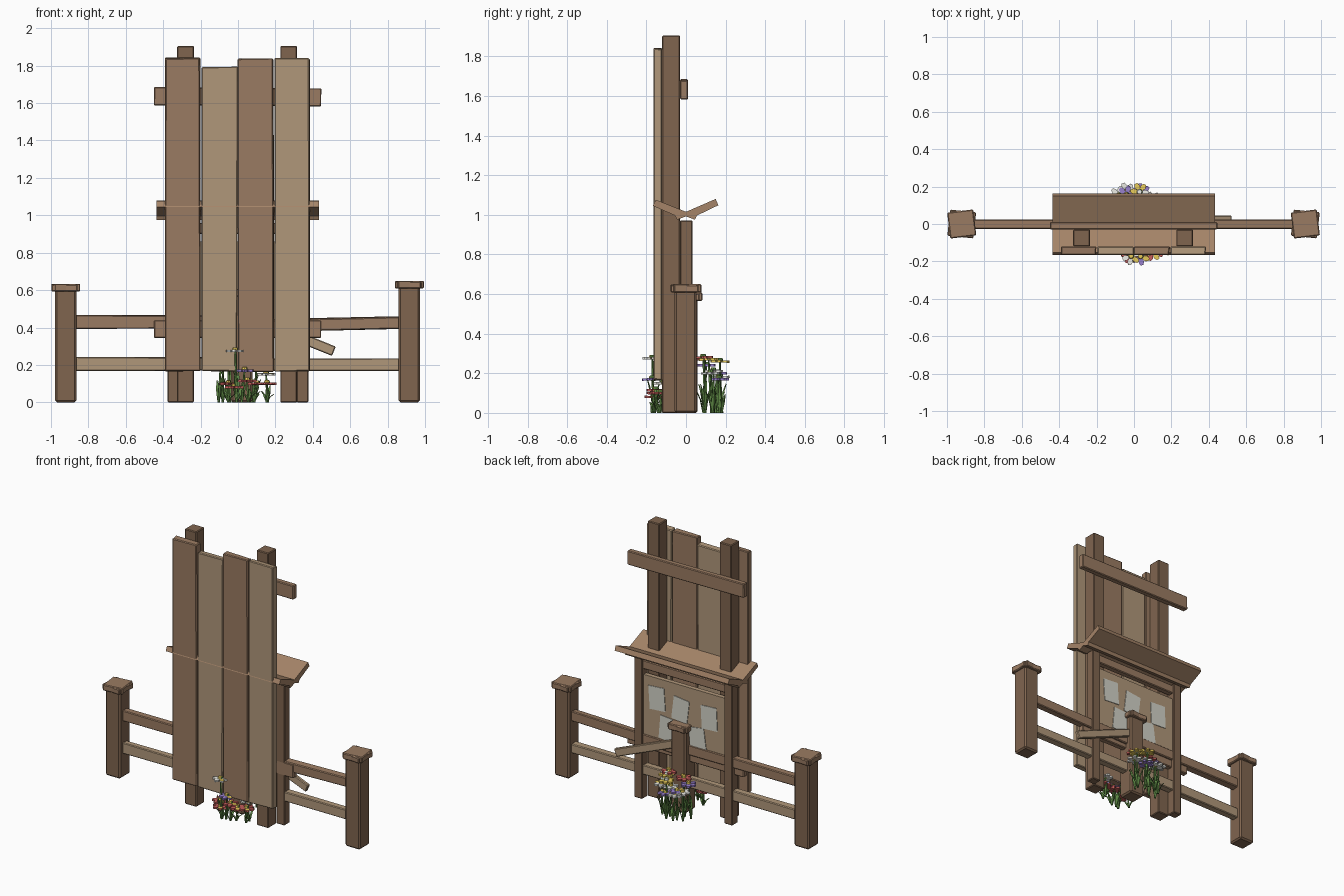
import bpy, bmesh, math, random
from mathutils import Matrix, Vector

if "Cube" in bpy.data.objects:
    bpy.data.objects.remove(bpy.data.objects["Cube"])

random.seed(4)


def material(name, hexa):
    lin = lambda c: c / 12.92 if c <= 0.04045 else ((c + 0.055) / 1.055) ** 2.4
    m = bpy.data.materials.new(name)
    m.diffuse_color = [lin(int(hexa[i:i + 2], 16) / 255) for i in (0, 2, 4)] + [1]
    m.use_nodes = True
    m.node_tree.nodes["Principled BSDF"].inputs["Base Color"].default_value = m.diffuse_color
    return m


POST = material("post wood", "80654F")
DARK = material("dark wood", "9A7B62")
LIGHT = material("light wood", "B0977A")
ROOF = material("roof wood", "A58468")
PAPER = material("paper", "D3D3C8")
GREEN = material("leaf green", "5F8A45")
YELLOW = material("flower yellow", "E8CB5A")
WHITE = material("petal white", "EDEDE6")
PURPLE = material("petal purple", "9A82CF")
RED = material("petal red", "C75F5C")


def finish(name, bm, mats, loc=(0, 0, 0), rot=(0, 0, 0), bevel=0):
    bmesh.ops.recalc_face_normals(bm, faces=bm.faces)
    me = bpy.data.meshes.new(name)
    bm.to_mesh(me)
    bm.free()
    for m in mats:
        me.materials.append(m)
    ob = bpy.data.objects.new(name, me)
    ob.location, ob.rotation_euler = loc, rot
    bpy.context.collection.objects.link(ob)
    if bevel:
        b = ob.modifiers.new("bevel", 'BEVEL')
        b.width, b.segments = bevel, 1
    return ob


def box(name, x, y, z, mat, rot=(0, 0, 0), bevel=0.005, jitter=0.0):
    """Box between the (min, max) pairs x, y and z, turned about its centre."""
    bm = bmesh.new()
    bmesh.ops.create_cube(bm, size=1)
    for v in bm.verts:
        v.co = [c * (r[1] - r[0]) for c, r in zip(v.co, (x, y, z))]
        v.co.x += random.uniform(-jitter, jitter)
        v.co.z += random.uniform(-jitter, jitter)
    centre = [(r[0] + r[1]) / 2 for r in (x, y, z)]
    return finish(name, bm, [mat], centre, rot, bevel)


# Low fence posts with twisted double caps
for name, px, py, h in (("left", -0.921, 0, 0.592), ("middle", 0.02, 0.005, 0.565),
                        ("right", 0.916, 0, 0.608)):
    box(f"fence_post_{name}", (px - .057, px + .057), (py - .058, py + .054), (0, h + .01), POST, bevel=.01)
    for i, a in enumerate((-6, 7)):
        box(f"fence_cap_{name}_{i}", (px - .07, px + .07), (py - .07, py + .07),
            (h, h + .038 + i * .004), DARK, (0, 0, math.radians(a)))

# Low fence rails
for name, x, z, mat, tilt in (("upper_left", (-.9, 0), (.395, .463), DARK, 0),
                              ("lower_left", (-.9, 0), (.17, .24), LIGHT, 0),
                              ("upper_right", (0, .9), (.385, .45), DARK, -1.2),
                              ("lower_right", (0, .9), (.168, .236), LIGHT, 0)):
    box(f"fence_rail_{name}", x, (-.027, .024), z, mat, (0, math.radians(tilt), 0), jitter=.004)

# Loose fallen board
box("loose_board", (.05, .53), (.02, .046), (.336, .39), LIGHT, (0, math.radians(22), 0))

# Tall panel: posts, cross rails and front planks
for side, px in (("left", -.28), ("right", .271)):
    box(f"tall_post_{side}", (px - .045, px + .045), (-.12, -.03), (0, 1.905), POST)
box("tall_rail_upper", (-.45, .445), (-.03, .01), (1.585, 1.682), DARK, (0, math.radians(.4), 0))
box("tall_rail_lower", (-.45, .445), (-.03, .01), (.345, .44), DARK)
for i, (x0, x1, top) in enumerate(((-.392, -.202, 1.84), (-.194, -.004, 1.792),
                                   (0, .19, 1.836), (.197, .383, 1.838))):
    box(f"plank_{i + 1}", (x0, x1), (-.165, -.12), (.165, top), (DARK, LIGHT)[i % 2], jitter=.004)

# Notice board: posts, panel, top beam and papers
for side, s in (("left", -1), ("right", 1)):
    box(f"notice_post_{side}", (s * .345 - .032, s * .345 + .032), (-.03, .032), (0, .972), POST)
box("notice_panel", (-.32, .32), (-.015, .016), (.43, .86), LIGHT, bevel=0)
box("notice_beam", (-.32, .32), (-.02, .022), (.9, .96), DARK)
for i, (px, pz, a) in enumerate(((.21, .72, 4), (.03, .69, -7), (-.19, .69, 3), (.13, .53, -5), (-.1, .52, 8))):
    box(f"paper_{i + 1}", (px - .06, px + .06), (.015, .02), (pz - .08, pz + .08), PAPER,
        (0, math.radians(a), 0), bevel=0)

# Gull-wing roof, extruded along x
profile = [(-.167, 1.045), (-.152, 1.076), (0, 1.015), (.15, 1.08), (.163, 1.048),
           (.055, .996), (.045, .975), (0, .992), (-.045, .975), (-.055, .996)]
bm = bmesh.new()
face = bm.faces.new([bm.verts.new((-.437, y, z)) for y, z in profile])
ext = bmesh.ops.extrude_face_region(bm, geom=[face])
bmesh.ops.translate(bm, vec=(.87, 0, 0), verts=[e for e in ext["geom"] if isinstance(e, bmesh.types.BMVert)])
finish("notice_roof", bm, [ROOF])


def flower(name, x, y, h, petal):
    """Stem, three blade leaves, six flat petals and a domed centre."""
    bm = bmesh.new()

    def tag(n, idx):
        bm.faces.ensure_lookup_table()
        for f in bm.faces[n:]:
            f.material_index = idx

    lean = Vector((random.uniform(-.015, .015), random.uniform(-.01, .01), 0))
    stem = bmesh.ops.create_cone(bm, cap_ends=True, segments=5, radius1=.007, radius2=.005, depth=h,
                                 matrix=Matrix.Translation((0, 0, h / 2)))
    for v in stem["verts"]:
        v.co -= lean * (1 - v.co.z / h)
    for k in range(3):
        a = random.uniform(0, 6.28)
        out, side = Vector((math.cos(a), math.sin(a), 0)), Vector((-math.sin(a), math.cos(a), 0))
        lh = h * random.uniform(.4, .65)
        rows = [(0, 0, .006), (.015, lh * .6, .011), (.035, lh, .001)]
        vs = [[bm.verts.new(out * (r + t) + side * w * s - lean + Vector((0, 0, zz)))
               for t, s in ((0, -1), (0, 1), (.005, 0))] for r, zz, w in rows]
        for lo, hi in zip(vs, vs[1:]):
            for j in range(3):
                bm.faces.new((lo[j], lo[(j + 1) % 3], hi[(j + 1) % 3], hi[j]))
        bm.faces.new(vs[0])
        bm.faces.new(vs[-1])
    tag(0, 0)
    n, turn = len(bm.faces), random.uniform(0, 1)
    for k in range(6):
        m = (Matrix.Translation((0, 0, h)) @ Matrix.Rotation(turn + k * math.pi / 3, 4, 'Z')
             @ Matrix.Translation((.031, 0, 0)) @ Matrix.Diagonal((1, .72, 1, 1)))
        bmesh.ops.create_cone(bm, cap_ends=True, segments=6, radius1=.021, radius2=.021, depth=.012, matrix=m)
    tag(n, 1)
    n = len(bm.faces)
    bmesh.ops.create_cone(bm, cap_ends=True, segments=8, radius1=.019, radius2=.012, depth=.02,
                          matrix=Matrix.Translation((0, 0, h + .008)))
    tag(n, 2)
    finish(name, bm, [GREEN, petal, YELLOW if petal != YELLOW else WHITE], (x, y, 0),
           (random.uniform(-.05, .05), 0, 0))


# Flower clumps in front of and behind the fence
flowers = [(-.015, -.172, .275, WHITE), (.035, -.165, .17, PURPLE), (-.02, -.165, .08, RED),
           (.05, -.15, .115, RED), (.1, -.15, .1, RED), (.155, -.13, .1, RED), (-.05, -.12, .1, RED),
           (.15, -.11, .15, WHITE),
           (.07, .12, .27, YELLOW), (.07, .09, .28, RED), (-.05, .09, .27, RED), (.03, .165, .26, YELLOW),
           (.02, .14, .21, WHITE), (.1, .13, .2, WHITE), (-.04, .16, .2, PURPLE), (-.09, .1, .24, PURPLE),
           (-.04, .18, .18, WHITE), (.04, .17, .17, PURPLE), (-.08, .15, .2, WHITE)]
for i, (x, y, h, m) in enumerate(flowers):
    flower(f"flower_{i + 1}", x, y, h, m)
